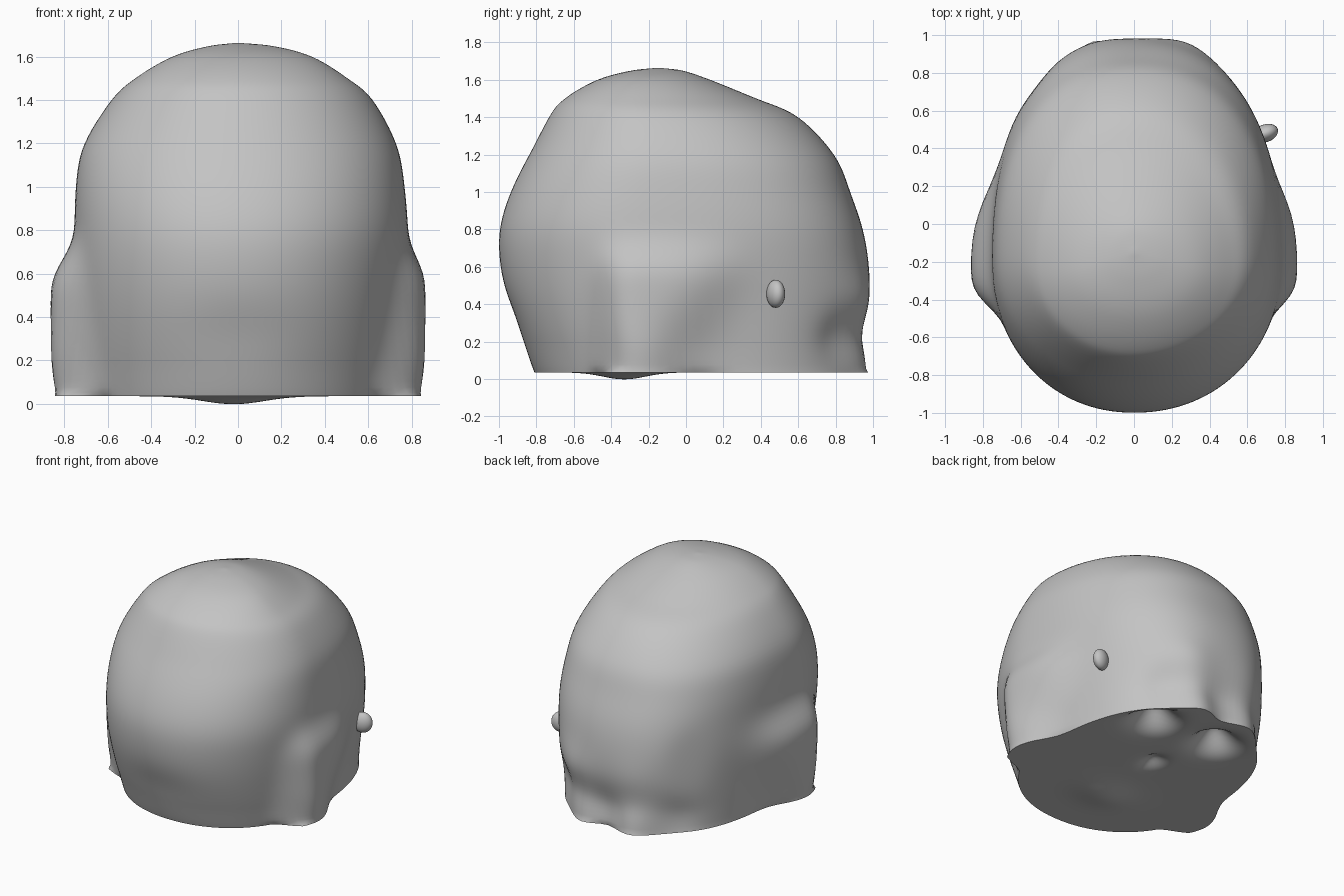
import bpy, bmesh, math
from mathutils import Vector

cube = bpy.data.objects.get("Cube")
if cube:
    bpy.data.objects.remove(cube)

# One plain grey for everything
grey = bpy.data.materials.new("plain_grey")
grey.use_nodes = True
grey.diffuse_color = (0.55, 0.55, 0.55, 1)
grey.node_tree.nodes["Principled BSDF"].inputs["Base Color"].default_value = (0.55, 0.55, 0.55, 1)

BASE = 0.035
SEGMENTS = 128
# Skull profile: height, back y, face y, right half width, left half width
PROFILE = [
    (BASE, -0.81, 0.93, 0.71, 0.71),
    (0.20, -0.875, 0.94, 0.73, 0.73),
    (0.40, -0.95, 0.97, 0.745, 0.75),
    (0.60, -0.995, 0.98, 0.755, 0.77),
    (0.80, -1.00, 0.95, 0.755, 0.785),
    (1.00, -0.94, 0.88, 0.75, 0.77),
    (1.20, -0.84, 0.80, 0.715, 0.735),
    (1.40, -0.73, 0.60, 0.58, 0.62),
    (1.50, -0.655, 0.38, 0.48, 0.51),
    (1.60, -0.47, 0.12, 0.30, 0.34),
    (1.647, -0.30, -0.01, 0.14, 0.17),
    (1.663, -0.16, -0.14, 0.01, 0.01),
]


def smooth(a, b, x):
    t = min(1, max(0, (x - a) / (b - a)))
    return t * t * (3 - 2 * t)


def bump(distance_x, size_x, distance_y, size_y):
    return math.exp(-(distance_x / size_x) ** 2 - (distance_y / size_y) ** 2)


def spline(i, t):
    """Smooth blend between two neighbouring profile rows."""
    rows = [PROFILE[min(max(k, 0), len(PROFILE) - 1)] for k in range(i - 1, i + 3)]
    out = []
    for a, b, c, d in zip(*rows):
        out.append(b + 0.5 * t * (c - a + t * (2*a - 5*b + 4*c - d + t * (3*(b - c) + d - a))))
    return out


def sculpt(p):
    """Brow, eyelids and ears pushed out of the plain skull."""
    x, y, z = p
    side = 1 if x > 0 else -1
    # Flattened temples
    excess = 0.79 * abs(x) + 0.61 * y - (0.875 if x > 0 else 0.85)
    if excess > 0:
        x -= side * 0.79 * 0.8 * excess
        y -= 0.61 * 0.8 * excess
    if y > 0.5:
        # Brow, then the two lids, then the hollows beside them
        y += 0.05 * bump(x - 0.3, 0.17, z - 0.42, 0.13)
        y += 0.02 * bump(x + 0.2, 0.17, z - 0.42, 0.13)
        for lid in (0.2, -0.22):
            y += 0.07 * bump(x - lid, 0.13, z - 0.08, 0.12)
        y -= 0.07 * bump(x - 0.02, 0.08, z - 0.17, 0.12)
        y -= 0.06 * bump(x - 0.42, 0.08, z - 0.24, 0.12)
        y -= 0.05 * bump(x + 0.46, 0.1, z - 0.16, 0.11)
        y = min(y, 0.995)
    # Ears: abrupt behind, fading forward along a slant
    slant = y - 0.35 * (z - 0.3)
    ear = smooth(-0.48, -0.37, y) * (1 - smooth(-0.2, 0.27, slant)) * (1 - smooth(0.5, 0.78, z))
    if abs(x) > 0.4:
        x += side * 0.15 * ear
        x -= side * 0.04 * bump(y - 0.03, 0.07, z - 0.2, 0.14)
        x = max(-0.865, min(0.865, x))
    # Shallow dent low on the back of the head
    if y < -0.5:
        y += 0.015 * bump(x, 0.25, z - 0.33, 0.12)
    return Vector((x, y, z))


def underside(x, y):
    """Uneven cut surface: eye sockets, a small pit and a low swelling."""
    z = BASE
    z += 0.16 * bump(x - 0.35, 0.13, y - 0.62, 0.13)
    z += 0.16 * bump(x + 0.17, 0.13, y - 0.64, 0.13)
    z += 0.05 * bump(x, 0.07, y - 0.2, 0.09)
    return z - 0.037 * bump(x + 0.02, 0.2, y + 0.33, 0.16)


def ring_points(z, back, face, right, left):
    crown = smooth(0.9, 1.6, z)
    middle = back + (face - back) * 0.41
    points = []
    for k in range(SEGMENTS):
        a = 2 * math.pi * k / SEGMENTS
        c, s = math.cos(a), math.sin(a)
        n = (2.4 if s > 0 else 2.1) * (1 - crown) + 2.0 * crown
        x = math.copysign(abs(c) ** (2 / n), c) * (left if c > 0 else right)
        y = middle + math.copysign(abs(s) ** (2 / n), s) * (face - middle if s > 0 else middle - back)
        points.append(sculpt((x, y, z)))
    return points


def bridge(bm, low, high):
    for k in range(SEGMENTS):
        j = (k + 1) % SEGMENTS
        bm.faces.new((low[k], low[j], high[j], high[k]))


def finish(obj, angle):
    obj.data.materials.append(grey)
    bpy.ops.object.select_all(action='DESELECT')
    obj.select_set(True)
    bpy.context.view_layer.objects.active = obj
    bpy.ops.object.shade_smooth_by_angle(angle=math.radians(angle))


# Skull wall, lofted from the profile
bm = bmesh.new()
rings = []
for i in range(len(PROFILE) - 1):
    for step in range(6):
        rings.append([bm.verts.new(p) for p in ring_points(*spline(i, step / 6))])
rings.append([bm.verts.new(p) for p in ring_points(*PROFILE[-1])])
for low, high in zip(rings, rings[1:]):
    bridge(bm, low, high)
bm.faces.new(rings[-1])

# Soften the wall, leaving the cut rim and the crown tip in place
soft = [v for ring in rings[1:-6] for v in ring]
for _ in range(12):
    bmesh.ops.smooth_vert(bm, verts=soft, factor=0.5,
                          use_axis_x=True, use_axis_y=True, use_axis_z=False)

# Cut underside, drawn in towards the middle
outer = rings[0]
rim = [v.co.copy() for v in outer]
for step in range(1, 30):
    f = 1 - step / 30
    inner = []
    for p in rim:
        x, y = p.x * f, p.y * f
        fade = smooth(0, 0.1, 1 - f)
        inner.append(bm.verts.new((x, y, BASE + (underside(x, y) - BASE) * fade)))
    bridge(bm, inner, outer)
    outer = inner
bm.faces.new(list(reversed(outer)))
bmesh.ops.recalc_face_normals(bm, faces=bm.faces)
mesh = bpy.data.meshes.new("skull")
bm.to_mesh(mesh)
bm.free()
skull = bpy.data.objects.new("skull", mesh)
bpy.context.collection.objects.link(skull)
finish(skull, 45)

# Small nub on the left temple
bpy.ops.mesh.primitive_uv_sphere_add(segments=24, ring_count=16, radius=1,
                                     location=(0.695, 0.48, 0.455), rotation=(0, 0, 0.35))
nub = bpy.context.object
nub.name = "temple_nub"
nub.scale = (0.07, 0.047, 0.075)
finish(nub, 60)
